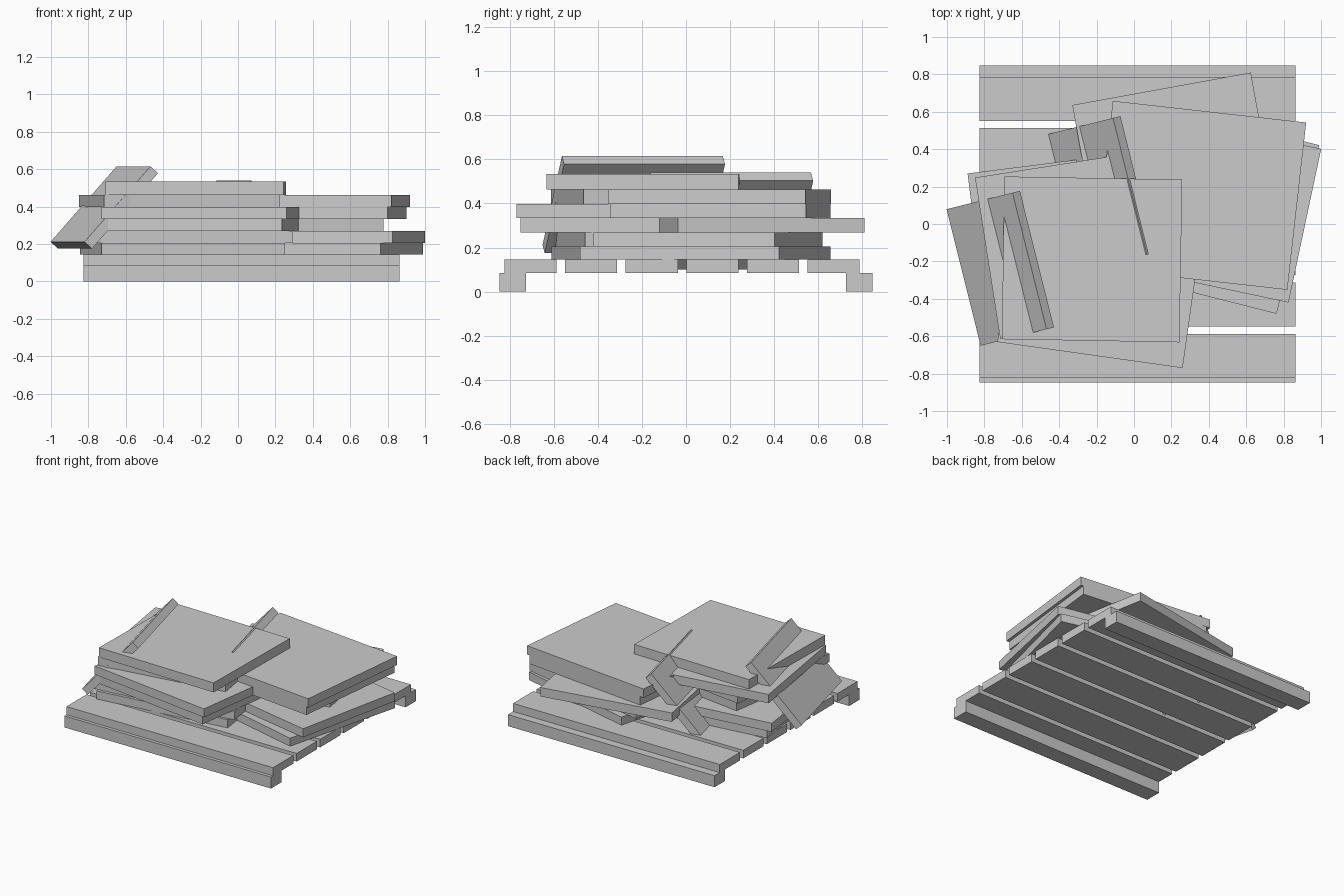
import bpy
from math import radians, cos, sin

if "Cube" in bpy.data.objects:
    bpy.data.objects.remove(bpy.data.objects["Cube"])


def box(name, centre, size, rot=(0, 0, 0)):
    bpy.ops.mesh.primitive_cube_add(size=1, location=centre, rotation=rot)
    ob = bpy.context.object
    ob.name = name
    ob.scale = size
    bpy.ops.object.transform_apply(location=False, rotation=False, scale=True)
    return ob


# Pallet: two runners under six deck planks
PX, PW = 0.018, 1.69
for side, sy in (("front", -1), ("back", 1)):
    box(f"{side}_runner", (PX, sy * 0.786, 0.0425), (PW, 0.122, 0.085))
for i in range(6):
    box(f"deck_plank_{i + 1}", (PX, -0.705 + 0.2748 * i, 0.115),
        (PW, 0.236, 0.06))

# Slabs: placed by one known corner (sx, sy = which corner), turned about z
LEVELS = [0.145, 0.205, 0.269, 0.335, 0.398, 0.463, 0.533]


def slab(name, level, corner, sx, sy, w, d, deg):
    a = radians(deg)
    dx, dy = -sx * w / 2, -sy * d / 2
    z0, z1 = LEVELS[level - 1], LEVELS[level]
    box(name, (corner[0] + dx * cos(a) - dy * sin(a),
               corner[1] + dx * sin(a) + dy * cos(a), (z0 + z1) / 2),
        (w, d, z1 - z0), (0, 0, a))


# Left stack, bottom to top
slab("left_slab_1", 1, (-0.73, -0.61), -1, -1, 0.99, 0.88, 7.5)
slab("left_slab_2", 2, (-0.89, 0.27), -1, 1, 1.08, 0.87, 7.2)
slab("left_slab_3", 3, (0.235, -0.75), 1, -1, 0.95, 0.87, -8)
slab("left_slab_4", 4, (0.26, -0.77), 1, -1, 1.0, 0.9, -8)
slab("left_slab_5", 5, (-0.85, 0.248), -1, 1, 0.95, 0.87, 8.9)
slab("left_slab_6", 6, (-0.692, 0.254), -1, 1, 0.95, 0.87, -1)

# Right stack, bottom to top
slab("right_slab_1", 1, (0.762, -0.48), 1, -1, 0.95, 0.93, -14.2)
slab("right_slab_2", 2, (0.826, -0.42), 1, -1, 1.05, 0.84, -12)
slab("right_slab_3", 3, (-0.33, 0.636), -1, 1, 0.97, 0.86, 10.3)
slab("right_slab_4", 4, (0.80, -0.345), 1, -1, 0.99, 0.895, -6.4)
slab("right_slab_5", 5, (0.82, -0.352), 1, -1, 1.04, 0.90, -6.4)

# Two boards leaning through the stacks
for n, centre in enumerate([(-0.715, -0.237, 0.395), (-0.178, 0.163, 0.32)]):
    box(f"leaning_board_{n + 1}", centre, (0.543, 0.752, 0.055),
        (0, radians(-48), radians(14)))
